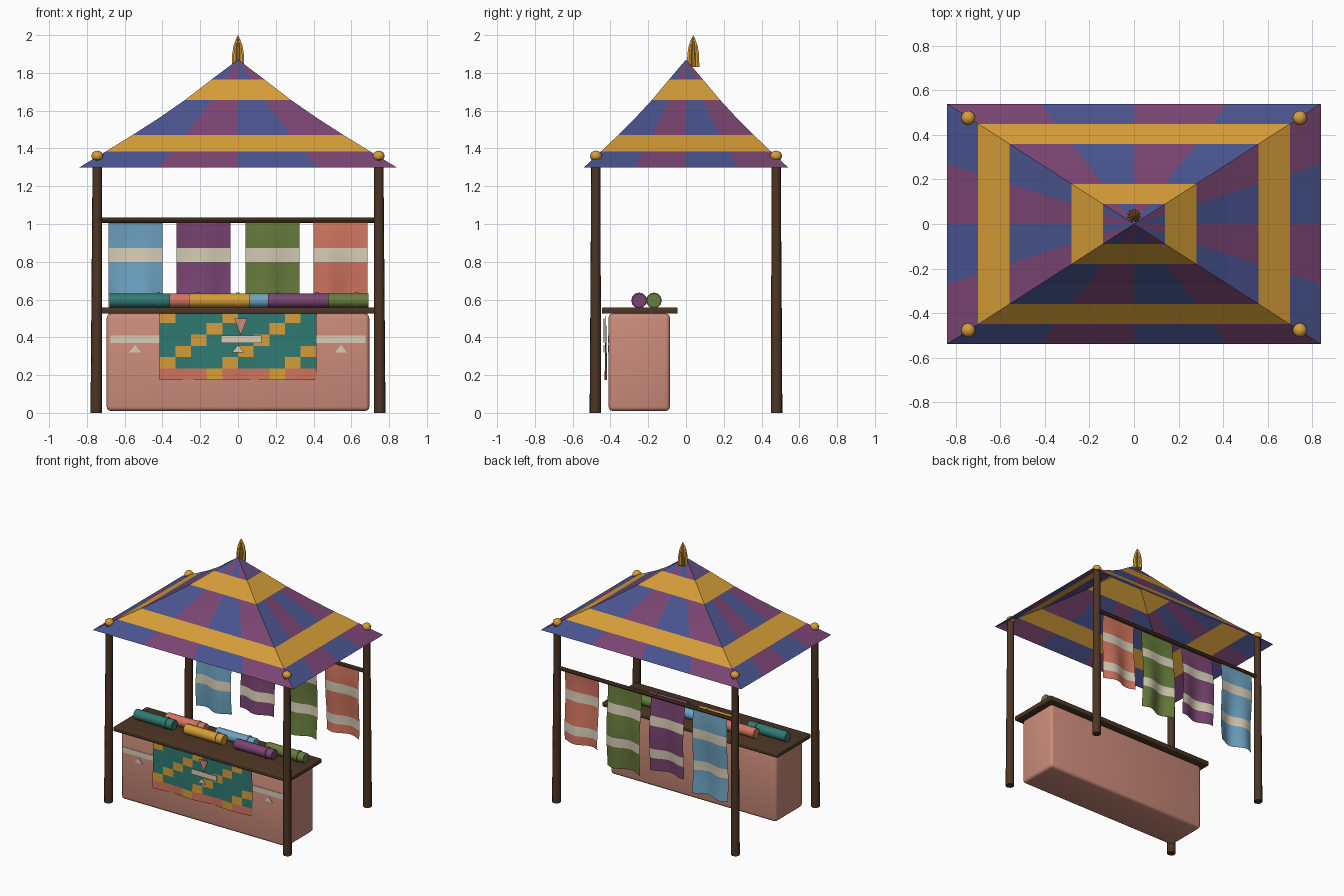
import bpy, bmesh, math
from mathutils import Vector, Matrix

cube = bpy.data.objects.get("Cube")
if cube:
    bpy.data.objects.remove(cube, do_unlink=True)


# ---------- materials ----------
def make_material(name, rgb):
    linear = [((c + 0.055) / 1.055) ** 2.4 for c in rgb] + [1.0]
    mat = bpy.data.materials.new(name)
    mat.use_nodes = True
    mat.diffuse_color = linear
    mat.node_tree.nodes["Principled BSDF"].inputs["Base Color"].default_value = linear
    return mat


BLUE = make_material("indigo_blue", (.29, .33, .56))
PURPLE = make_material("plum_purple", (.48, .27, .45))
GOLD = make_material("golden_yellow", (.84, .62, .22))
WOOD = make_material("dark_wood", (.30, .21, .14))
CREAM = make_material("cream", (.85, .81, .72))
TEAL = make_material("teal", (.19, .48, .45))
CORAL = make_material("coral", (.82, .46, .37))
SKY = make_material("sky_blue", (.43, .64, .76))
OLIVE = make_material("olive_green", (.41, .49, .24))
CLAY = make_material("pale_clay", (.80, .55, .48))


# ---------- helpers ----------
def finish(name, bm, mats, smooth=False):
    mesh = bpy.data.meshes.new(name)
    bm.to_mesh(mesh)
    bm.free()
    obj = bpy.data.objects.new(name, mesh)
    bpy.context.collection.objects.link(obj)
    for mat in mats:
        mesh.materials.append(mat)
    if smooth:
        bpy.ops.object.select_all(action='DESELECT')
        obj.select_set(True)
        bpy.context.view_layer.objects.active = obj
        bpy.ops.object.shade_smooth_by_angle(angle=math.radians(40))
    return obj


def box(name, low, high, mat, bevel):
    bm = bmesh.new()
    low, high = Vector(low), Vector(high)
    size = Matrix.Diagonal((high - low).to_4d())
    bmesh.ops.create_cube(bm, size=1, matrix=Matrix.Translation((low + high) / 2) @ size)
    bmesh.ops.bevel(bm, geom=bm.edges[:], offset=bevel, segments=3, profile=0.5, affect='EDGES')
    return finish(name, bm, [mat], True)


def add_rod(bm, start, end, r1, r2, sides):
    start, end = Vector(start), Vector(end)
    axis = end - start
    turn = axis.to_track_quat('Z', 'Y').to_matrix().to_4x4()
    bmesh.ops.create_cone(bm, cap_ends=True, segments=sides, radius1=r1, radius2=r2,
                          depth=axis.length, matrix=Matrix.Translation((start + end) / 2) @ turn)


def grid(name, xs, zs, depth, paint, mats, smooth=True):
    """Hanging cloth: depth(x, z) gives y, paint(col, row) gives the material index."""
    bm = bmesh.new()
    rows = [[bm.verts.new((x, depth(x, z), z)) for x in xs] for z in zs]
    for r in range(len(zs) - 1):
        for c in range(len(xs) - 1):
            face = bm.faces.new((rows[r][c], rows[r][c + 1], rows[r + 1][c + 1], rows[r + 1][c]))
            face.material_index = paint(c, r)
    return finish(name, bm, mats, smooth)


def spread(a, b, n):
    return [a + (b - a) * i / n for i in range(n + 1)]


def plate(name, outline, y, mat):
    """Thin flat motif facing the front."""
    bm = bmesh.new()
    front = bm.faces.new([bm.verts.new((x, y, z)) for x, z in outline])
    back = bmesh.ops.extrude_face_region(bm, geom=[front])
    verts = [v for v in back['geom'] if isinstance(v, bmesh.types.BMVert)]
    bmesh.ops.translate(bm, verts=verts, vec=(0, 0.004, 0))
    bmesh.ops.recalc_face_normals(bm, faces=bm.faces[:])
    return finish(name, bm, [mat])


# ---------- canopy ----------
HALF_X, HALF_Y, PER_SIDE = 0.84, 0.54, 4
corners = [Vector(c) for c in ((-1, -1), (1, -1), (1, 1), (-1, 1))]
edge = [corners[k].lerp(corners[(k + 1) % 4], i / PER_SIDE)
        for k in range(4) for i in range(PER_SIDE)]
heights = (1.765, 1.657, 1.56, 1.47, 1.384, 1.30)
bm = bmesh.new()
apex = bm.verts.new((0, 0, 1.87))
rings = [[bm.verts.new((p.x * HALF_X * (i + 1) / 6, p.y * HALF_Y * (i + 1) / 6, z)) for p in edge]
         for i, z in enumerate(heights)]
for j in range(len(edge)):
    k = (j + 1) % len(edge)
    bm.faces.new((apex, rings[0][j], rings[0][k])).material_index = j % 2
    for i in range(1, 6):
        face = bm.faces.new((rings[i - 1][j], rings[i][j], rings[i][k], rings[i - 1][k]))
        face.material_index = 2 if i in (1, 4) else j % 2
finish("canopy", bm, [BLUE, PURPLE, GOLD])

# ---------- fluted finial ----------
bm = bmesh.new()
profile = ((1.83, .034), (1.90, .032), (1.945, .024), (1.975, .013))
tip = bm.verts.new((0, .038, 2.0))
levels = []
for z, r in profile:
    levels.append([])
    for i in range(24):
        a, rr = math.tau * i / 24, r * (1 if i % 2 else .72)
        levels[-1].append(bm.verts.new((rr * math.cos(a), .038 + rr * math.sin(a), z)))
bm.faces.new(levels[0][::-1])
for i in range(24):
    k = (i + 1) % 24
    for a, b in zip(levels, levels[1:]):
        bm.faces.new((a[i], a[k], b[k], b[i]))
    bm.faces.new((levels[-1][i], levels[-1][k], tip))
finish("finial", bm, [GOLD])

# ---------- posts and corner knobs ----------
for side, sx in (("right", -1), ("left", 1)):
    for place, sy in (("front", -1), ("back", 1)):
        bm = bmesh.new()
        add_rod(bm, (sx * .75, sy * .48, 0), (sx * .745, sy * .477, 1.35), .031, .025, 10)
        finish(f"{place}_{side}_post", bm, [WOOD], True)
        bm = bmesh.new()
        bmesh.ops.create_uvsphere(bm, u_segments=14, v_segments=8, radius=.032,
                                  matrix=Matrix.Translation((sx * .745, sy * .477, 1.36))
                                  @ Matrix.Diagonal((1, 1, .88, 1)))
        finish(f"{place}_{side}_knob", bm, [GOLD], True)

# ---------- back rail and hanging cloths ----------
bm = bmesh.new()
add_rod(bm, (-.745, .48, 1.02), (.745, .48, 1.02), .015, .015, 8)
finish("back_rail", bm, [WOOD], True)

hangings = (("sky", SKY, -.685, .38), ("plum", PURPLE, -.325, .46),
            ("olive", OLIVE, .04, .39), ("coral", CORAL, .40, .49))
for n, (label, mat, x0, bottom) in enumerate(hangings):
    zs = [1.02, .98, .93, .872, .80, .74, .68, .625, .555, (bottom + .555) / 2, bottom]

    def drape(x, z, x0=x0, n=n):
        sway = .022 * (1.02 - z) / .6
        return .48 + sway * math.sin((x - x0) * 26 + n) + .01 * math.sin(z * 9 + n)

    grid(f"{label}_hanging", spread(x0, x0 + .285, 12), zs, drape,
         lambda c, r: 1 if r in (3, 7) else 0, [mat, CREAM])

# ---------- counter ----------
box("counter_body", (-.695, -.41, .01), (.695, -.085, .525), CLAY, .022)
box("counter_top", (-.735, -.445, .525), (.735, -.045, .558), WOOD, .006)


# ---------- patterned front cloth ----------
def weave(c, r):
    col = c // 2
    if (col - r) % 4 == 3:
        return 1
    return 2 if r == 0 else 0


grid("front_cloth", spread(-.415, .415, 20), spread(.175, .535, 6),
     lambda x, z: -.424 + .007 * math.sin(x * 18) * (.56 - z) / .38, weave, [TEAL, GOLD, CORAL])

# ---------- painted motifs ----------
for label, x, a, b, y in (("right", -.545, -.675, -.415, -.414), ("middle", 0, -.09, .125, -.436),
                          ("left", .545, .415, .675, -.414)):
    plate(f"{label}_bar", ((a, .37), (b, .37), (b, .41), (a, .41)), y, CREAM)
    plate(f"{label}_triangle", ((x - .032, .32), (x + .032, .32), (x, .36)), y, CREAM)
plate("middle_wedge", ((.015, .41), (.05, .50), (-.02, .50)), -.436, CLAY)

# ---------- cloth rolls ----------
rolls = (("teal", TEAL), ("coral", CORAL), ("golden", GOLD),
         ("sky", SKY), ("plum", PURPLE), ("olive", OLIVE))
for i, (label, mat) in enumerate(rolls):
    x, y, z = -.52 + .21 * i, (-.17 if i % 2 else -.248), .595
    bm = bmesh.new()
    add_rod(bm, (x - .16, y, z), (x + .16, y, z), .037, .037, 12)
    add_rod(bm, (x + .09, y, z), (x + .108, y, z), .042, .042, 12)
    finish(f"{label}_roll", bm, [mat], True)
